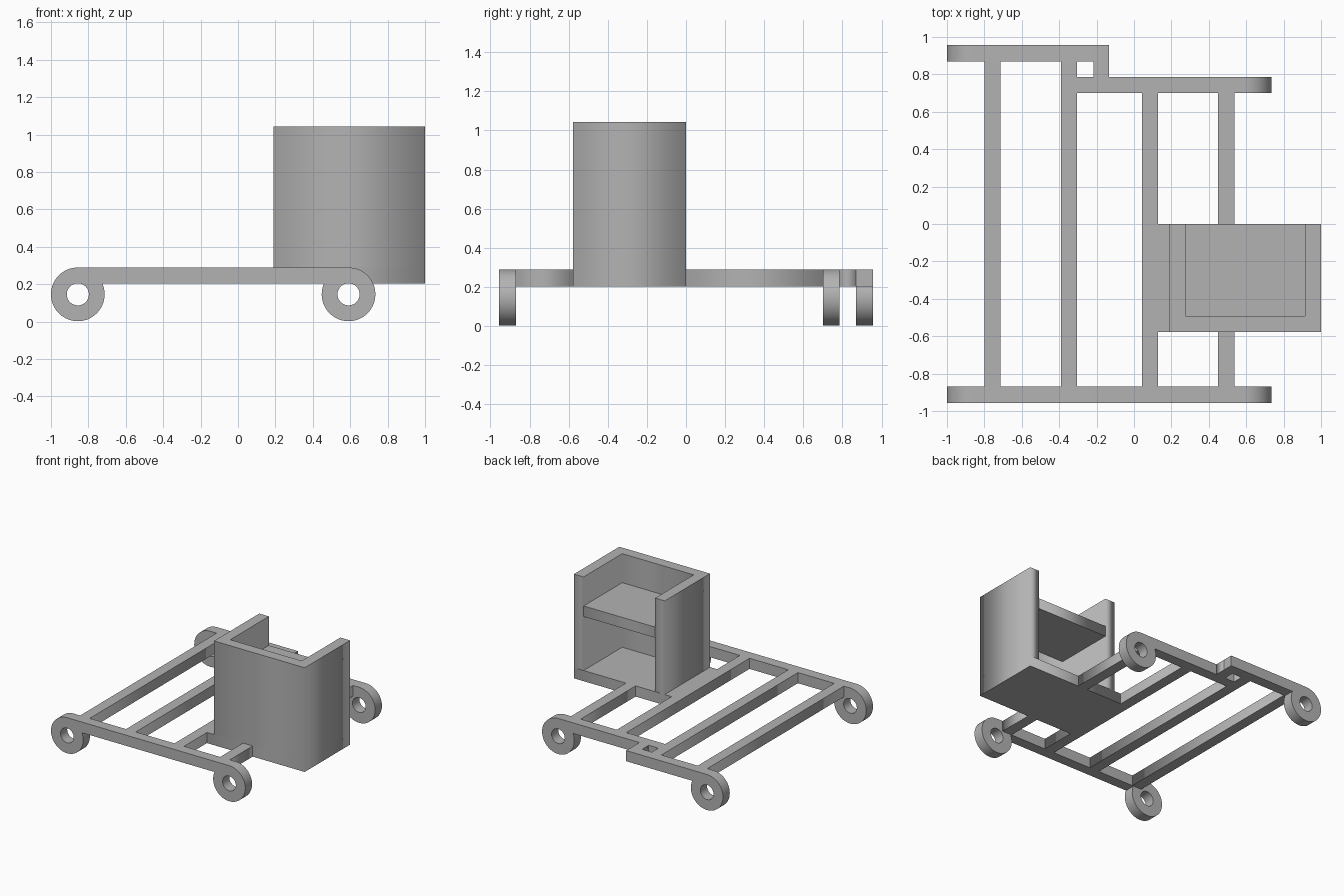
import bpy, bmesh
from math import sin, cos, asin, pi, radians
from mathutils import Matrix

if "Cube" in bpy.data.objects:
    bpy.data.objects.remove(bpy.data.objects["Cube"], do_unlink=True)

grey = bpy.data.materials.new("plain_grey")
grey.use_nodes = True
grey.diffuse_color = (0.45, 0.45, 0.45, 1)
grey.node_tree.nodes["Principled BSDF"].inputs["Base Color"].default_value = (0.45, 0.45, 0.45, 1)

T = 0.086                    # thickness of every bar and panel
RING, HOLE = 0.1435, 0.059   # wheel ring radii
TOP = 2 * RING + 0.002       # top of the frame
LOW = TOP - T                # underside of the frame
AXLE = TOP - RING
BACK_X, FRONT_X = -1 + RING, 0.591
EDGE = 0.956                 # outer side of the frame
INNER_RAIL = 0.7             # inner side of the stepped rail


def extrude(name, outlines, depth, matrix):
    """Fill closed 2D outlines (later ones are holes) and extrude them along local z."""
    curve = bpy.data.curves.new(name + "_profile", "CURVE")
    curve.dimensions, curve.fill_mode = "2D", "BOTH"
    curve.extrude = depth / 2
    for pts in outlines:
        spline = curve.splines.new("POLY")
        spline.points.add(len(pts) - 1)
        for p, (u, v) in zip(spline.points, pts):
            p.co = (u, v, 0, 1)
        spline.use_cyclic_u = True
    helper = bpy.data.objects.new(name + "_profile", curve)
    mesh = bpy.data.meshes.new_from_object(helper)
    bpy.data.objects.remove(helper)
    bpy.data.curves.remove(curve)
    bm = bmesh.new()
    bm.from_mesh(mesh)
    bmesh.ops.remove_doubles(bm, verts=bm.verts, dist=1e-5)
    bmesh.ops.transform(bm, matrix=matrix, verts=bm.verts)
    bmesh.ops.recalc_face_normals(bm, faces=bm.faces)
    bm.to_mesh(mesh)
    bm.free()
    mesh.materials.clear()
    mesh.materials.append(grey)
    mesh.name = name
    obj = bpy.data.objects.new(name, mesh)
    bpy.context.collection.objects.link(obj)
    return obj


def slab(name, outline, z0, z1):
    """Plan outline standing between two heights."""
    return extrude(name, [outline], z1 - z0, Matrix.Translation((0, 0, (z0 + z1) / 2)))


def box(name, x0, x1, y0, y1, z0=LOW, z1=TOP):
    return slab(name, [(x0, y0), (x1, y0), (x1, y1), (x0, y1)], z0, z1)


def arc(x, r, a0, a1, n=48):
    return [(x + r * cos(a0 + (a1 - a0) * i / n), AXLE + r * sin(a0 + (a1 - a0) * i / n))
            for i in range(n + 1)]


def rail(name, y0, x0=None, x1=None):
    """Side rail; an end without a given x finishes in a wheel ring."""
    join = asin((LOW - AXLE) / RING)
    holes = []
    if x0 is None:
        outline = arc(BACK_X, RING, pi / 2, 2 * pi + join)
        holes.append(arc(BACK_X, HOLE, 0, 2 * pi)[:-1])
    else:
        outline = [(x0, TOP), (x0, LOW)]
    if x1 is None:
        outline += arc(FRONT_X, RING, pi - join, 2.5 * pi)
        holes.append(arc(FRONT_X, HOLE, 0, 2 * pi)[:-1])
    else:
        outline += [(x1, LOW), (x1, TOP)]
    turn = Matrix.Translation((0, y0 + T / 2, 0)) @ Matrix.Rotation(pi / 2, 4, "X")
    obj = extrude(name, [outline] + holes, T, turn)
    bpy.ops.object.select_all(action="DESELECT")
    obj.select_set(True)
    bpy.context.view_layer.objects.active = obj
    bpy.ops.object.shade_smooth_by_angle(angle=radians(30))


# Side rails: one straight, one stepped
STEP = -0.135
BAR_2 = -0.39
rail("straight_rail", -EDGE)
rail("stepped_rail_outer", EDGE - T, x1=STEP)
rail("stepped_rail_inner", INNER_RAIL, x0=BAR_2 + T)
box("rail_step", STEP - T + 0.004, STEP, INNER_RAIL + T, EDGE - T)

# Cross bars
near = T - EDGE
box("cross_bar_1", -0.8, -0.8 + T, near, EDGE - T)
box("cross_bar_2", BAR_2, BAR_2 + T, near, EDGE - T)
box("cross_bar_3", 0.042, 0.042 + T, near, INNER_RAIL)

# Cabinet standing on the frame, open towards the back
X0, X1, Y0, Y1, HIGH = 0.19, 1.0, -0.578, 0.0, 1.044
SHELF = 0.81
box("cross_bar_4_near", 0.45, 0.45 + T, near, Y0)
box("cross_bar_4_far", 0.45, 0.45 + T, Y1, INNER_RAIL)
box("cabinet_floor", 0.042 + T, X1, Y0, Y1)
slab("cabinet_walls", [(X0, Y0), (X1, Y0), (X1, Y1), (X1 - T, Y1), (X1 - T, Y0 + T),
                       (X0 + T, Y0 + T), (X0 + T, Y1), (X0, Y1)], TOP, HIGH)
box("cabinet_shelf", X0 + T, X1 - T, Y0 + T, Y1, SHELF - T, SHELF)
